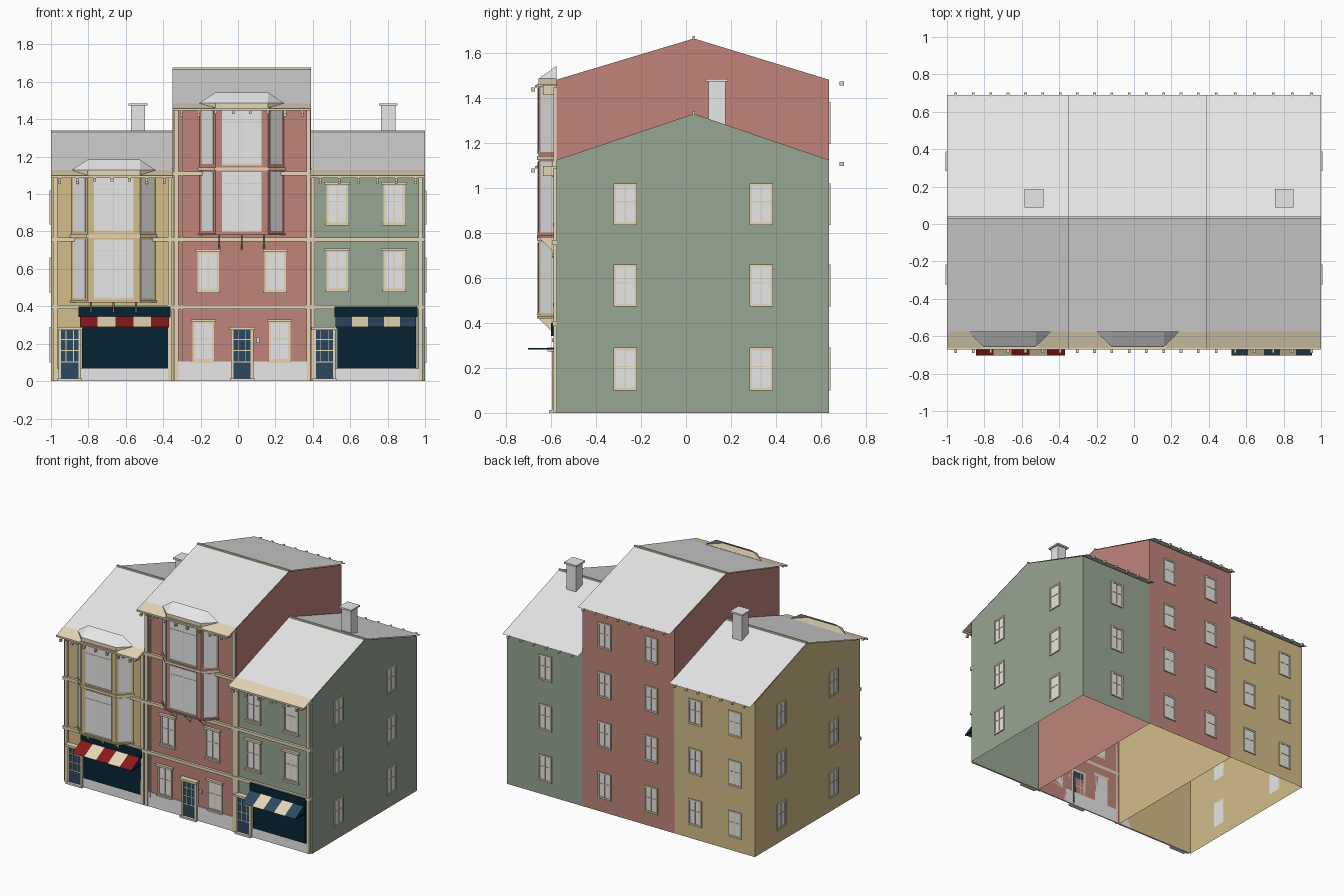
import bpy, bmesh
from mathutils import Vector

cube = bpy.data.objects.get("Cube")
if cube:
    bpy.data.objects.remove(cube, do_unlink=True)

# Flat colours, given as sRGB bytes and stored as linear values
PALETTE = {"slate_grey": (231, 231, 231), "brick_red": (190, 132, 122),
           "sage_green": (150, 164, 145), "ochre_yellow": (210, 188, 136),
           "cream_trim": (228, 214, 182), "navy": (16, 40, 54),
           "door_blue": (48, 74, 95), "awning_red": (136, 32, 33)}
GREY, RED, GREEN, YELLOW, CREAM, NAVY, BLUE, CRIMSON = range(8)
MATS = []
for name, rgb in PALETTE.items():
    colour = [(c / 255) ** 2.2 for c in rgb] + [1]
    m = bpy.data.materials.new(name)
    m.use_nodes = True
    m.diffuse_color = colour
    bsdf = next(n for n in m.node_tree.nodes if n.type == 'BSDF_PRINCIPLED')
    bsdf.inputs["Base Color"].default_value = colour
    bsdf.inputs["Roughness"].default_value = 0.8
    MATS.append(m)

FRONT, BACK, RIDGE = -0.575, 0.635, 0.035
EAVE_F, EAVE_B = -0.67, 0.69


class Part:
    """A named mesh gathered from simple pieces."""
    def __init__(self, name):
        self.name, self.bm = name, bmesh.new()

    def face(self, pts, mat):
        f = self.bm.faces.new([self.bm.verts.new(p) for p in pts])
        f.material_index = mat

    def prism(self, low, high, mat):
        a = [self.bm.verts.new(p) for p in low]
        b = [self.bm.verts.new(p) for p in high]
        n = len(a)
        faces = [a[::-1], b] + [(a[i], a[(i + 1) % n], b[(i + 1) % n], b[i]) for i in range(n)]
        for f in faces:
            self.bm.faces.new(f).material_index = mat

    def box(self, wall, u, v, z, mat):
        ring = [(u[0], v[0]), (u[1], v[0]), (u[1], v[1]), (u[0], v[1])]
        self.prism([wall(s, t, z[0]) for s, t in ring], [wall(s, t, z[1]) for s, t in ring], mat)

    def done(self):
        bmesh.ops.recalc_face_normals(self.bm, faces=self.bm.faces)
        me = bpy.data.meshes.new(self.name)
        self.bm.to_mesh(me)
        self.bm.free()
        for m in MATS:
            me.materials.append(m)
        bpy.context.collection.objects.link(bpy.data.objects.new(self.name, me))


def wall_frame(p, q):
    """Map (along, outward, height) to space for a wall running from p towards q."""
    p = Vector((*p, 0))
    u = (Vector((*q, 0)) - p).normalized()
    n = Vector((u.y, -u.x, 0))
    return lambda s, t, z: p + u * s + n * t + Vector((0, 0, z))


front = wall_frame((0, FRONT), (1, FRONT))
back = wall_frame((0, BACK), (-1, BACK))
right = wall_frame((1, 0), (1, 1))
left = wall_frame((-1, 0), (-1, -1))


def window(part, wall, c, z0, z1, w, fancy=False):
    t, h = 0.012, w / 2
    part.box(wall, (c - h, c + h), (0, 0.003), (z0, z1), GREY)
    for s in (-1, 1):
        e = c + s * (h - t / 2)
        part.box(wall, (e - t / 2, e + t / 2), (0, 0.008), (z0, z1), CREAM)
    for z in (z0, z1 - t):
        part.box(wall, (c - h, c + h), (0, 0.008), (z, z + t), CREAM)
    zm = z0 + (z1 - z0) * 0.56
    part.box(wall, (c - 0.003, c + 0.003), (0, 0.006), (z0, z1), CREAM)
    part.box(wall, (c - h, c + h), (0, 0.006), (zm - 0.003, zm + 0.003), CREAM)
    if fancy:
        part.box(wall, (c - h - 0.01, c + h + 0.01), (0, 0.02), (z1 - 0.005, z1 + 0.01), CREAM)
        part.box(wall, (c - h - 0.005, c + h + 0.005), (0, 0.016), (z0 - 0.008, z0 + 0.004), CREAM)


def house(name, x0, x1, eave, ridge, mat):
    # Open-bottomed gabled walls
    p = Part(name + "_walls")
    prof = [(FRONT, 0), (FRONT, eave), (RIDGE, ridge), (BACK, eave), (BACK, 0)]
    for x in (x0, x1):
        p.face([(x, y, z) for y, z in prof], mat)
    for y in (FRONT, BACK):
        p.face([(x0, y, 0), (x1, y, 0), (x1, y, eave), (x0, y, eave)], mat)
    p.done()
    # Thin roof sheets, cream front overhang, ridge cap and gutter edge
    r = Part(name + "_roof")
    slope = (ridge - eave) / (RIDGE - FRONT)
    zf, zb = ridge - slope * (RIDGE - EAVE_F), ridge - slope * (EAVE_B - RIDGE)
    lift = 0.003
    line = [(EAVE_F, zf, CREAM), (FRONT, eave, GREY), (RIDGE, ridge, GREY), (EAVE_B, zb, GREY)]
    for (ya, za, m), (yb, zc, _) in zip(line, line[1:]):
        r.face([(x0, ya, za + lift), (x1, ya, za + lift), (x1, yb, zc + lift), (x0, yb, zc + lift)], m)
    r.box(front, (x0, x1), (FRONT - RIDGE - 0.006, FRONT - RIDGE + 0.006), (ridge, ridge + 0.011), CREAM)
    r.box(front, (x0, x1), (0.088, 0.097), (zf - 0.007, zf + 0.005), CREAM)
    # Eave blocks
    n = round((x1 - x0) / 0.098)
    for i in range(n):
        x = x0 + (i + 0.5) * (x1 - x0) / n
        u = (x - 0.007, x + 0.007)
        r.box(lambda s, t, z: Vector((s, t, z)), u, (0.682, 0.702), (zb - 0.012, zb + 0.006), CREAM)
        r.box(front, u, (0.097, 0.115), (zf - 0.025, zf - 0.007), CREAM)
        r.box(front, u, (0, 0.06), (zf - 0.04, zf + 0.005), CREAM)
    r.done()


house("yellow_house", -1, -0.347, 1.125, 1.33, YELLOW)
house("red_house", -0.35, 0.39, 1.482, 1.665, RED)
house("green_house", 0.388, 1, 1.125, 1.33, GREEN)

# Plain windows on the back and both ends
rows = [(0.10, 0.29), (0.473, 0.66), (0.836, 1.02), (1.195, 1.382)]
p = Part("rear_and_side_windows")
for i, (z0, z1) in enumerate(rows):
    for x in (-0.165, 0.21):
        window(p, back, -x, z0, z1, 0.105)
    if i < 3:
        for x in (-0.84, -0.52, 0.69):
            window(p, back, -x, z0, z1, 0.105)
        for y in (-0.27, 0.335):
            window(p, right, y, z0, z1, 0.105)
            window(p, left, -y, z0, z1, 0.105)
p.done()

# Framed front windows
p = Part("front_windows")
for x in (-0.185, 0.222):
    window(p, front, x, 0.105, 0.32, 0.115, True)
for x in (-0.16, 0.2):
    window(p, front, x, 0.478, 0.695, 0.115, True)
for x in (0.53, 0.835):
    for z in (0.485, 0.84):
        window(p, front, x, z, z + 0.215, 0.115, True)
p.done()

# Pilasters, floor bands, plinth and drainpipe
p = Part("front_trim")
for x, top in ((-0.977, 1.09), (-0.363, 1.09), (-0.33, 1.45), (0.377, 1.45), (0.4, 1.09), (0.975, 1.09)):
    p.box(front, (x - 0.011, x + 0.011), (0, 0.014), (0, top), CREAM)
for x0, x1, levels in ((-1, -0.35, (0.397, 0.757)), (-0.35, 0.39, (0.397, 0.757, 1.11)),
                       (0.39, 1, (0.397, 0.757))):
    for z in levels:
        p.box(front, (x0, x1), (0, 0.018), (z - 0.011, z + 0.011), CREAM)
p.box(front, (-0.319, 0.366), (0, 0.008), (0, 0.105), GREY)
for x0, x1 in ((-0.99, -0.374), (0.411, 0.985)):
    p.box(front, (x0, x1), (0, 0.012), (0, 0.068), GREY)
p.box(front, (-0.304, -0.296), (0.004, 0.014), (0.07, 1.45), GREY)
p.box(front, (0.1, 0.115), (0, 0.015), (0.205, 0.232), GREY)
p.done()

# Doors with panes, frame, canopy and step
for name, c in (("yellow", -0.9), ("red", 0.022), ("green", 0.462)):
    p = Part(name + "_front_door")
    p.box(front, (c - 0.05, c + 0.05), (0, 0.016), (0.01, 0.275), BLUE)
    for s in (-1, 1):
        e = c + s * 0.053
        p.box(front, (e - 0.007, e + 0.007), (0, 0.022), (0, 0.28), CREAM)
        p.box(front, (c + s * 0.02 - 0.002, c + s * 0.02 + 0.002), (0, 0.019), (0.1, 0.27), CREAM)
    for z in (0.1, 0.16, 0.22):
        p.box(front, (c - 0.046, c + 0.046), (0, 0.018), (z, z + 0.005), CREAM)
    p.box(front, (c - 0.068, c + 0.068), (0, 0.04), (0.274, 0.29), CREAM)
    p.box(front, (c - 0.065, c + 0.065), (0, 0.035), (0, 0.013), GREY)
    p.done()

# Shop fronts with sign board and striped awning
for name, x0, x1, stripe in (("yellow", -0.845, -0.37, CRIMSON), ("green", 0.522, 0.953, BLUE)):
    p = Part(name + "_shop_front")
    p.box(front, (x0 + 0.01, x1), (0, 0.014), (0.068, 0.35), NAVY)
    p.box(front, (x0 - 0.007, x1 + 0.008), (0, 0.026), (0.342, 0.4), NAVY)
    p.done()
    p = Part(name + "_shop_awning")
    w = (x1 - x0) / 5
    for i in range(5):
        a, b = x0 + i * w, x0 + (i + 1) * w
        p.face([front(a, 0.02, 0.348), front(b, 0.02, 0.348), front(b, 0.128, 0.29), front(a, 0.128, 0.29)],
               CREAM if i % 2 else stripe)
    for x in (x0 + 0.005, x1 - 0.005):
        p.box(front, (x - 0.003, x + 0.003), (0, 0.128), (0.283, 0.289), NAVY)
    p.done()


def plan(c, z, grow=0.0):
    hw, hf, d = 0.225 + grow, 0.14 + grow * 0.6, 0.08 + grow
    return [Vector((c + x, y, z)) for x, y in
            ((-hw, FRONT), (-hf, FRONT - d), (hf, FRONT - d), (hw, FRONT))]


# Two-storey bay windows with hipped caps and triangular brackets
for name, c, base, mid, top, cap, mat in (("yellow", -0.665, 0.42, 0.765, 1.1, 1.128, YELLOW),
                                          ("red", 0.02, 0.78, 1.125, 1.46, 1.487, RED)):
    p = Part(name + "_bay_window")
    p.prism(plan(c, base), plan(c, top), mat)
    for z, t in ((base, 0.01), (mid, 0.018), (top - 0.01, 0.012)):
        p.prism(plan(c, z, 0.008), plan(c, z + t, 0.008), CREAM if z != base else mat)
    corners = [(v.x, v.y) for v in plan(c, 0)]
    for a, b in zip(corners, corners[1:]):
        wall = wall_frame(a, b)
        length = (Vector(b) - Vector(a)).length
        m = 0.034 if length > 0.2 else 0.015
        for z0, z1 in ((base + 0.022, mid - 0.008), (mid + 0.035, top - 0.014)):
            p.box(wall, (m, length - m), (0, 0.003), (z0, z1), GREY)
            if length > 0.2:
                p.box(wall, (length / 2 - 0.002, length / 2 + 0.002), (0, 0.005), (z0, z1), CREAM)
                p.box(wall, (m, length - m), (0, 0.005), (z1 - 0.062, z1 - 0.058), CREAM)
                p.box(wall, (m, length - m), (0, 0.008), (z0 - 0.006, z0 + 0.004), CREAM)
    p.done()
    p = Part(name + "_bay_roof")
    low = plan(c, cap)
    ra, rb = Vector((c - 0.14, FRONT, cap + 0.056)), Vector((c + 0.14, FRONT, cap + 0.056))
    p.face([low[0], low[1], ra], GREY)
    p.face([low[1], low[2], rb, ra], GREY)
    p.face([low[2], low[3], rb], GREY)
    p.prism(plan(c, top), low, CREAM)
    p.done()
    p = Part(name + "_bay_brackets")
    for x in (c - 0.12, c, c + 0.12):
        tri = ((0, base), (0.08, base), (0, base - 0.08))
        p.prism([front(x - 0.005, t, z) for t, z in tri], [front(x + 0.005, t, z) for t, z in tri], CREAM)
    p.done()

# Chimneys
for name, x in (("yellow", -0.535), ("green", 0.803)):
    p = Part(name + "_chimney")
    mid = FRONT - 0.137
    p.box(front, (x - 0.038, x + 0.038), (mid - 0.038, mid + 0.038), (1.24, 1.475), GREY)
    p.box(front, (x - 0.05, x + 0.05), (mid - 0.05, mid + 0.05), (1.473, 1.485), GREY)
    p.done()
